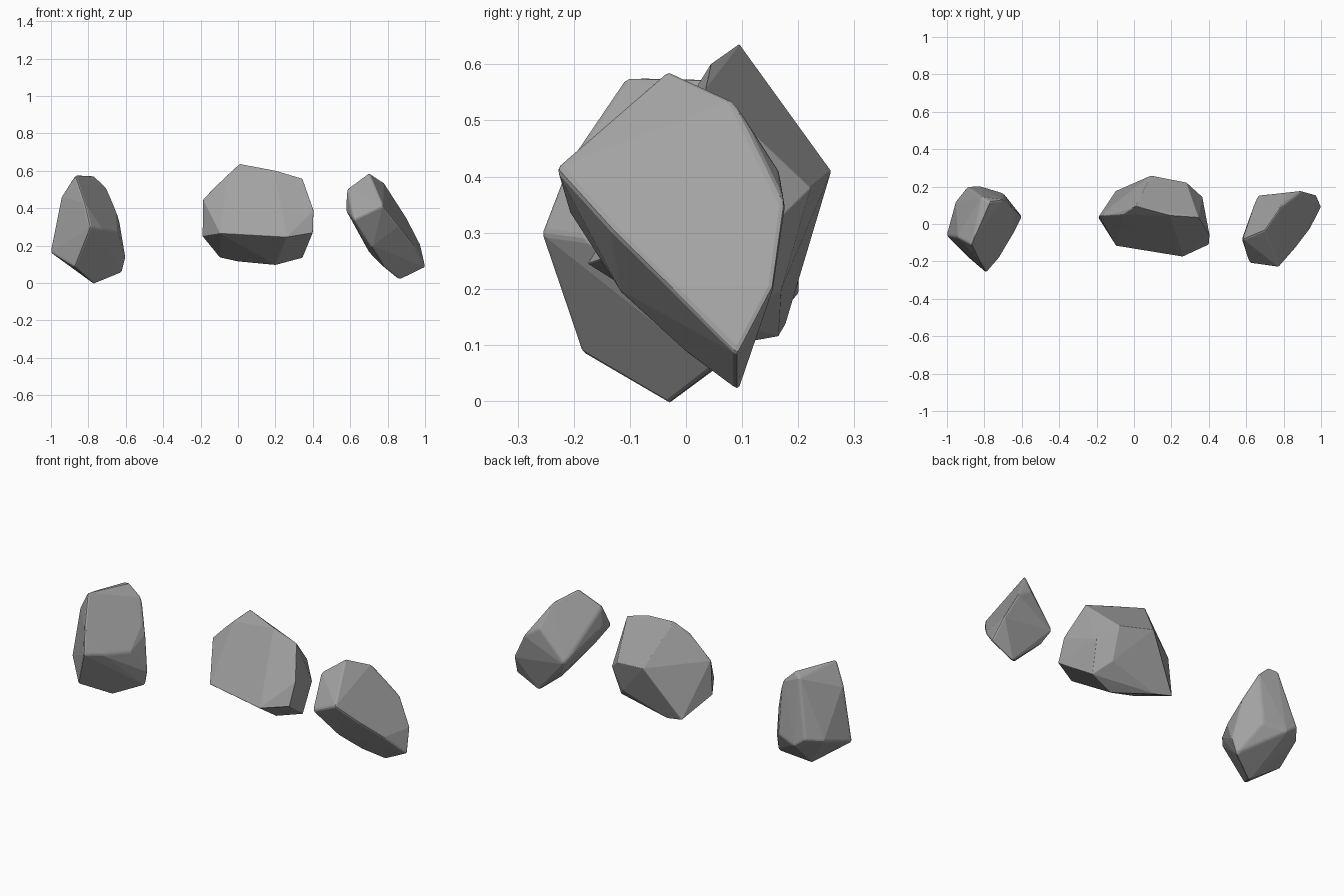
import bpy, bmesh
from math import radians

stone = bpy.data.materials.new("dark_stone")
stone.diffuse_color = (0.36, 0.36, 0.36, 1)


def rock(name, corners):
    """Chipped stone: convex hull of its main corners, worn along the sharp edges."""
    bm = bmesh.new()
    for c in corners:
        bm.verts.new(c)
    hull = bmesh.ops.convex_hull(bm, input=bm.verts[:])
    spare = {v for v in hull["geom_interior"] + hull["geom_unused"]
             if isinstance(v, bmesh.types.BMVert)}
    bmesh.ops.delete(bm, geom=list(spare), context="VERTS")
    bmesh.ops.dissolve_limit(bm, angle_limit=radians(4),
                             verts=bm.verts[:], edges=bm.edges[:])
    bmesh.ops.recalc_face_normals(bm, faces=bm.faces[:])
    mesh = bpy.data.meshes.new(name)
    bm.to_mesh(mesh)
    bm.free()
    mesh.materials.append(stone)
    obj = bpy.data.objects.new(name, mesh)
    bpy.context.collection.objects.link(obj)
    bevel = obj.modifiers.new("worn_edges", "BEVEL")
    bevel.width = 0.01
    bevel.segments = 2
    bevel.limit_method = "ANGLE"
    bevel.angle_limit = radians(28)


# Left stone: upright wedge with a ridge along its top and front
rock("left_rock", [
    (-.87, -.11, .577), (-.77, .12, .572), (-.815, .145, .555),  # top
    (-.70, .13, .505), (-.655, .075, .39),
    (-.82, -.21, .43), (-.79, -.26, .30), (-.725, -.185, .29),   # front ridge
    (-.645, -.05, .275),
    (-1.003, -.06, .165), (-.945, -.07, .46), (-.955, .12, .22), # left side
    (-.89, .20, .24), (-.825, .203, .19), (-.70, .165, .21),     # back
    (-.63, .07, .32), (-.60, .04, .135), (-.62, .05, .055),      # right side
    (-.875, -.187, .085), (-.77, -.03, -.007),                   # underside
])

# Middle stone: broad leaning front face, chisel-shaped back
rock("middle_rock", [
    (.01, .095, .637), (.195, .045, .602), (.345, .035, .557),   # top edge
    (-.06, .05, .572), (-.12, .05, .515),
    (-.187, .042, .447), (-.19, .033, .25),                      # left side
    (-.095, -.117, .265), (.26, -.175, .245), (.40, -.11, .268), # front edge
    (.404, -.06, .39), (.365, .145, .305),                       # right side
    (.09, .259, .41), (.28, .222, .38), (.28, .17, .20),         # back
    (.345, .09, .135), (.20, .06, .096), (0, .165, .115),
    (-.097, .177, .136),                                         # underside
])

# Right stone: slanted slab with a large flat face to the right
rock("right_rock", [
    (.70, -.03, .59), (.78, .085, .537), (.90, .177, .35),       # upper rim
    (.975, .157, .205), (1.003, .092, .082),
    (.775, -.232, .415), (.86, -.135, .308), (.94, -.03, .205),  # front rim
    (.577, -.08, .39), (.582, -.08, .503), (.618, -.21, .34),    # left end
    (.66, .152, .24), (.81, .167, .41), (.70, .12, .165),        # back
    (.65, -.10, .26), (.715, -.115, .19), (.78, 0, .085),        # underside
    (.865, .092, .016),
])
